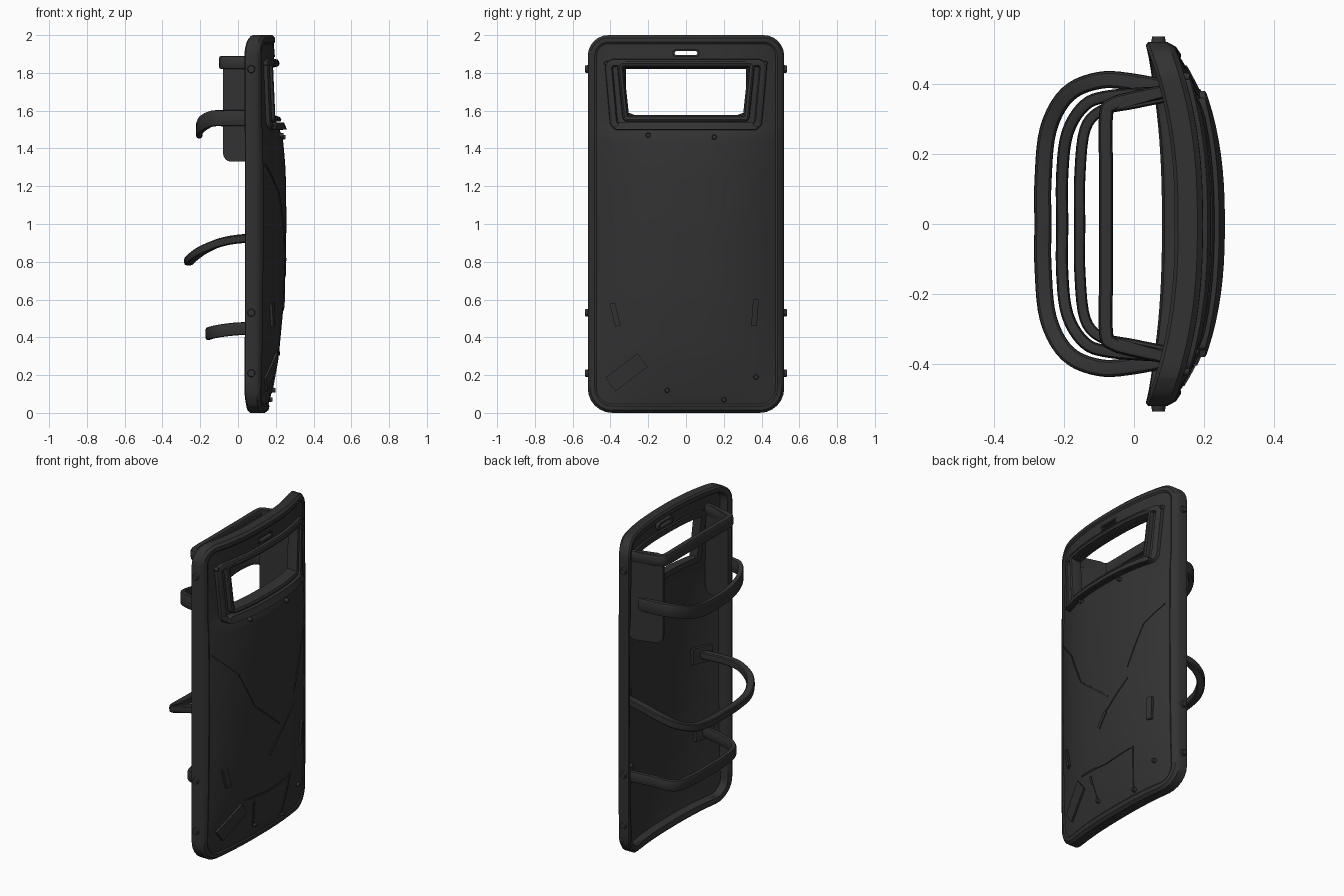
import bpy, bmesh, math
from mathutils import Vector, Matrix

old = bpy.data.objects.get("Cube")
if old:
    bpy.data.objects.remove(old)

mat = bpy.data.materials.new("charcoal")
mat.use_nodes = True
COLOUR = (0.032, 0.032, 0.032, 1)
mat.diffuse_color = COLOUR
mat.node_tree.nodes["Principled BSDF"].inputs["Base Color"].default_value = COLOUR

HALF = 0.52
# height, forward bulge of the shield on its centre line
BULGE = [(0, .047), (.1, .075), (.3, .114), (.6, .142), (1, .155), (1.3, .15),
         (1.46, .135), (1.54, .1), (2, .086)]


def bend(y, z):
    """Front surface of the curved shield."""
    c = BULGE[0][1] if z < 0 else BULGE[-1][1]
    for (z0, a), (z1, b) in zip(BULGE, BULGE[1:]):
        if z0 <= z <= z1:
            c = a + (b - a) * (z - z0) / (z1 - z0)
    return 0.11 + c * (1 - min(1, abs(y) / HALF) ** 2.45)


def finish(name, bm):
    bmesh.ops.recalc_face_normals(bm, faces=bm.faces)
    me = bpy.data.meshes.new(name)
    bm.to_mesh(me)
    bm.free()
    me.materials.append(mat)
    ob = bpy.data.objects.new(name, me)
    bpy.context.collection.objects.link(ob)
    bpy.ops.object.select_all(action='DESELECT')
    ob.select_set(True)
    bpy.context.view_layer.objects.active = ob
    bpy.ops.object.shade_smooth_by_angle(angle=math.radians(35))
    return ob


def wrap(bm):
    """Slice flat geometry finely and wrap it on the curved surface."""
    cuts = [((0, i * .04, 0), (0, 1, 0)) for i in range(-13, 14)]
    cuts += [((0, 0, i * .08), (0, 0, 1)) for i in range(1, 25)]
    cuts += [((0, 0, z), (0, 0, 1)) for z in (.04, 1.46, 1.5, 1.54)]
    for co, no in cuts:
        bmesh.ops.bisect_plane(bm, geom=bm.verts[:] + bm.edges[:] + bm.faces[:],
                               plane_co=co, plane_no=no, dist=1e-5)
    for v in bm.verts:
        v.co.x += bend(v.co.y, v.co.z)


def outline(top, bottom, z0, z1, r_top, r_bottom, inset=0):
    """Rounded trapezoid as (y, z) points."""
    pts = []
    for k, (sy, sz) in enumerate([(1, 1), (-1, 1), (-1, -1), (1, -1)]):
        q = max((r_top if sz > 0 else r_bottom) - inset, .003)
        w = (top if sz > 0 else bottom) - inset - q
        z = z1 - inset - q if sz > 0 else z0 + inset + q
        for i in range(7):
            a = math.pi / 2 * (k + i / 6)
            pts.append((sy * w + q * math.cos(a), z + q * math.sin(a)))
    return pts


def ring(name, shape, profile):
    """Frame following an outline; the profile holds (inset, depth) pairs."""
    bm = bmesh.new()
    loops = [[bm.verts.new((d, y, z)) for y, z in outline(*shape, inset=o)]
             for o, d in profile]
    for a, b in zip(loops, loops[1:] + loops[:1]):
        for i in range(len(a)):
            bm.faces.new((a[i - 1], a[i], b[i], b[i - 1]))
    wrap(bm)
    return finish(name, bm)


def plate(name, outlines, back, front):
    """Flat sheet (first outline) with holes (the others), wrapped."""
    bm = bmesh.new()
    for pts in outlines:
        vs = [bm.verts.new((back, y, z)) for y, z in pts]
        for i in range(len(vs)):
            bm.edges.new((vs[i - 1], vs[i]))
    bmesh.ops.triangle_fill(bm, edges=bm.edges[:], use_beauty=True)
    ext = bmesh.ops.extrude_face_region(bm, geom=bm.faces[:])
    for v in ext["geom"]:
        if isinstance(v, bmesh.types.BMVert):
            v.co.x = front
    wrap(bm)
    return finish(name, bm)


def strip(name, points, width, front=-.003):
    """Thin raised line across the panel, one plate per segment."""
    for a, b in zip(points, points[1:]):
        a, b = Vector(a), Vector(b)
        n = (b - a).orthogonal().normalized() * width / 2
        plate(name, [[a + n, b + n, b - n, a - n]], -.012, front)


def sweep(name, half, height, thick):
    """Symmetric strap: a half path on the +y side, mirrored and smoothed."""
    pts = [Vector(p) for p in half]
    pts += [Vector((p.x, -p.y, p.z)) for p in reversed(pts[:-1])]
    path = []
    for i in range(len(pts) - 1):
        p0, p1, p2, p3 = (pts[max(0, min(len(pts) - 1, i + k))] for k in (-1, 0, 1, 2))
        for s in range(5):
            t = s / 5
            path.append(.5 * (2 * p1 + (p2 - p0) * t + (2 * p0 - 5 * p1 + 4 * p2 - p3) * t * t
                              + (3 * p1 - p0 - 3 * p2 + p3) * t ** 3))
    path.append(pts[-1])
    bm = bmesh.new()
    loops = []
    for i, p in enumerate(path):
        tan = (path[min(i + 1, len(path) - 1)] - path[max(i - 1, 0)]).normalized()
        side = tan.cross(Vector((0, 0, 1))).normalized()
        up = side.cross(tan)
        loop = []
        for k in range(12):
            c, s = math.cos(k * math.pi / 6), math.sin(k * math.pi / 6)
            u = math.copysign(abs(c) ** .5, c) * thick / 2
            v = math.copysign(abs(s) ** .5, s) * height / 2
            loop.append(bm.verts.new(p + side * u + up * v))
        loops.append(loop)
    for a, b in zip(loops, loops[1:]):
        for k in range(12):
            bm.faces.new((a[k - 1], a[k], b[k], b[k - 1]))
    bm.faces.new(loops[0])
    bm.faces.new(loops[-1])
    return finish(name, bm)


def box(name, centre, size, turn, corner):
    """Box with its corners rounded in side view."""
    bm = bmesh.new()
    bmesh.ops.create_cube(bm, size=1, matrix=Matrix.Diagonal((*size, 1)))
    along = [e for e in bm.edges if abs(e.verts[0].co.y - e.verts[1].co.y) > 1e-4]
    bmesh.ops.bevel(bm, geom=along, offset=corner, segments=4, profile=.5, affect='EDGES')
    bm.transform(Matrix.Translation(centre) @ Matrix.Rotation(turn, 4, 'Z'))
    return finish(name, bm)


def stud(name, centre, radius, depth, axis):
    bm = bmesh.new()
    bmesh.ops.create_cone(bm, cap_ends=True, segments=12, radius1=radius,
                          radius2=radius * .75, depth=depth)
    turn = Vector((0, 0, 1)).rotation_difference(Vector(axis)).to_matrix().to_4x4()
    bm.transform(Matrix.Translation(centre) @ turn)
    return finish(name, bm)


# Curved panel with viewing window and slot, and its border
BODY = (HALF, HALF, 0, 2, .11, .13)
plate("shield_panel", [outline(*BODY, inset=.03),
                       outline(.34, .315, 1.565, 1.84, .03, .03),
                       outline(.06, .06, 1.895, 1.915, .009, .009)], -.036, -.008)
ring("shield_rim", BODY, [(0, -.015), (0, -.07), (.01, -.08), (.038, -.08), (.046, -.07),
                          (.046, -.008), (.036, 0), (.014, 0)])

# Window frames, lower lip and slot surround
ring("window_outer_frame", (.43, .405, 1.495, 1.875, .05, .05),
     [(0, -.02), (.004, .01), (.014, .016), (.036, .014), (.046, -.02)])
ring("window_inner_frame", (.365, .338, 1.54, 1.862, .03, .03),
     [(0, -.02), (.004, .016), (.012, .02), (.026, .014), (.036, -.02), (.036, -.05), (0, -.05)])
plate("window_lip", [outline(.36, .38, 1.5, 1.538, .015, .015)], -.01, .032)
ring("slot_surround", (.072, .072, 1.883, 1.927, .015, .015),
     [(0, -.06), (0, -.006), (.004, -.004), (.012, -.006), (.012, -.06)])

# Hood behind the window: side plates and top bar
for s, side in ((1, "left"), (-1, "right")):
    box("hood_plate_" + side, (.025, s * .36, 1.61), (.21, .025, .56), s * .28, .045)
sweep("hood_bar", [(.12, .385, 1.855), (0, .36, 1.855), (-.06, .342, 1.855),
                   (-.08, .31, 1.855), (-.08, .15, 1.855), (-.08, 0, 1.855)], .07, .04)

# Arm straps and grip
sweep("upper_strap", [(.06, .375, 1.56), (-.07, .365, 1.56), (-.14, .34, 1.557), (-.19, .26, 1.53),
                      (-.205, .14, 1.503), (-.205, 0, 1.495)], .085, .035)
sweep("middle_grip", [(.15, .375, .93), (0, .405, .92), (-.1, .41, .9), (-.19, .37, .86),
                      (-.245, .27, .82), (-.26, .12, .805), (-.26, 0, .805)], .047, .049)
sweep("lower_strap", [(.15, .375, .45), (0, .345, .445), (-.09, .325, .435), (-.14, .27, .425),
                      (-.155, .13, .42), (-.155, 0, .42)], .068, .032)
for name, z in (("grip_pad", .93), ("strap_pad", .45)):
    for s in (1, -1):
        plate(name, [[(s * .37 + a * .06, z + b * .05) for a, b in
                      ((-1, -1), (1, -1), (1, 1), (-1, 1))]], -.055, -.034)

# Rim bolts and panel studs
for z in (.21, .53, 1.82):
    for s in (1, -1):
        stud("rim_bolt", (.07, s * .52, z), .024, .03, (0, s, 0))
for y, z in ((.11, 1.52), (-.2, 1.47), (.15, 1.46), (.37, .19), (-.1, .12),
             (.42, 1.85), (-.42, 1.85), (.2, .07)):
    stud("panel_stud", (bend(y, z), y, z), .014, .024, (1, 0, 0))

# Repair patches, dents and scratches on the front
strip("patch", [(-.4, .15), (-.23, .28)], .09, .004)
strip("tape_right", [(-.39, .58), (-.36, .46)], .03, .006)
strip("tape_left", [(.37, .6), (.36, .46)], .03, .006)
strip("tape_middle", [(-.03, .55), (.04, .63)], .022)
strip("long_scratch", [(-.46, 1.32), (-.3, 1.16), (-.18, .92), (.06, .72)], .008)
strip("cross_scratch", [(.04, .63), (.22, .78)], .01)
strip("side_scratch", [(.22, .85), (.33, 1.1), (.45, 1.2)], .008)
strip("lower_scratch", [(-.22, .33), (.02, .31), (.23, .33), (.19, .06)], .01)
strip("short_scratch", [(-.14, .29), (-.11, .12)], .012)
